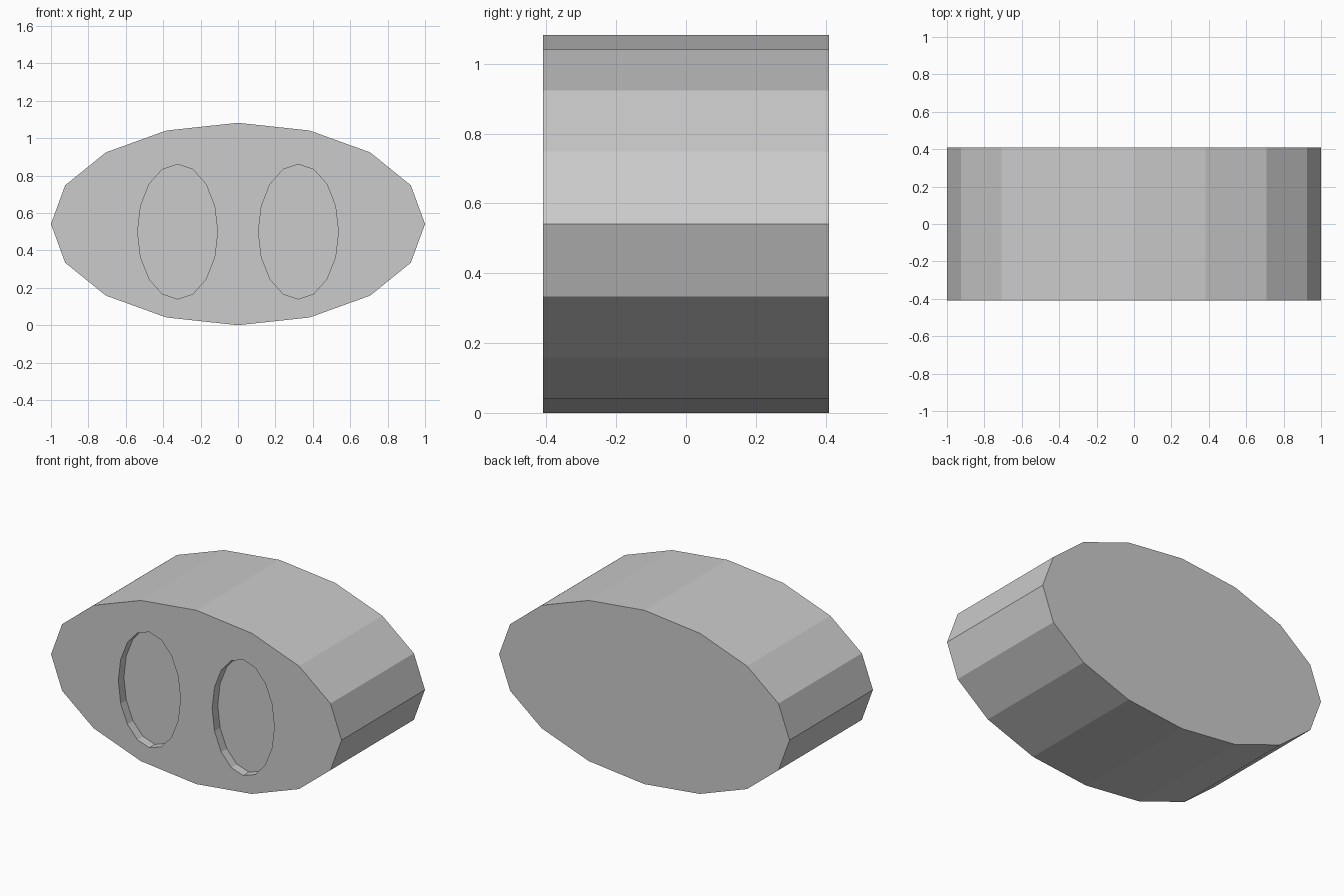
import bpy
import bmesh
from math import sin, cos, tau

if "Cube" in bpy.data.objects:
    bpy.data.objects.remove(bpy.data.objects["Cube"])

SIDES = 16


def elliptic_prism(name, cx, cz, rx, rz, y0, y1):
    """Sixteen-sided elliptical prism running along y."""
    bm = bmesh.new()
    ring = [bm.verts.new((cx + rx * cos(tau * i / SIDES), y0,
                          cz + rz * sin(tau * i / SIDES))) for i in range(SIDES)]
    face = bm.faces.new(ring)
    out = bmesh.ops.extrude_face_region(bm, geom=[face], use_keep_orig=True)
    moved = [v for v in out["geom"] if isinstance(v, bmesh.types.BMVert)]
    bmesh.ops.translate(bm, verts=moved, vec=(0, y1 - y0, 0))
    bmesh.ops.recalc_face_normals(bm, faces=bm.faces)
    mesh = bpy.data.meshes.new(name)
    bm.to_mesh(mesh)
    bm.free()
    obj = bpy.data.objects.new(name, mesh)
    bpy.context.collection.objects.link(obj)
    return obj


# Main oval block
body = elliptic_prism("oval_body", 0, 0.541, 1.0, 0.541, -0.41, 0.41)

# Two shallow oval recesses in the front face
for side, label in ((-1, "left"), (1, "right")):
    cutter = elliptic_prism(label + "_recess_cutter", side * 0.323, 0.5,
                            0.214, 0.36, -0.6, -0.355)
    cutter.hide_render = True
    mod = body.modifiers.new(label + "_recess", "BOOLEAN")
    mod.operation = "DIFFERENCE"
    mod.solver = "EXACT"
    mod.object = cutter
    bpy.context.view_layer.objects.active = body
    bpy.ops.object.modifier_apply(modifier=mod.name)
    bpy.data.objects.remove(cutter, do_unlink=True)
